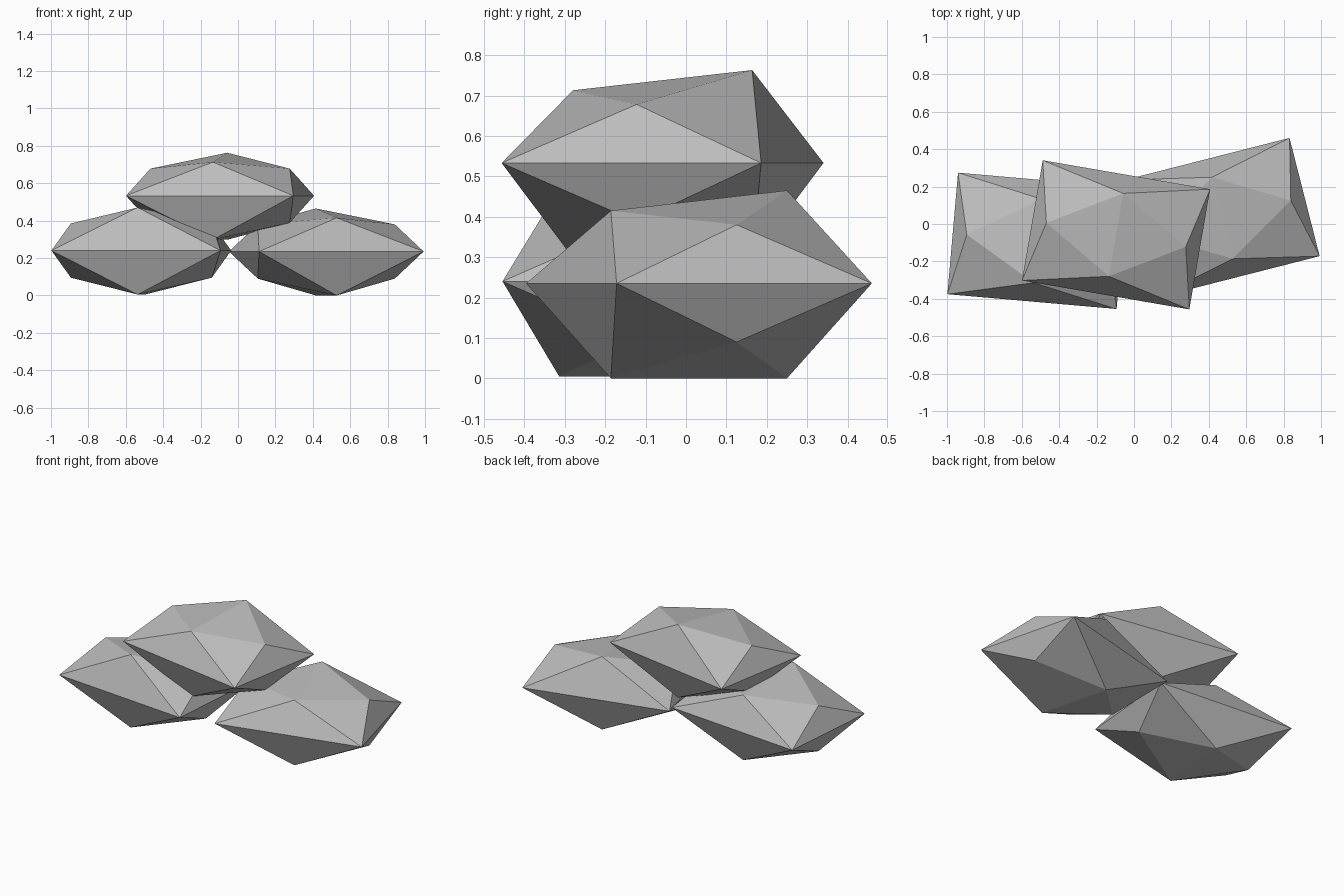
import bpy, bmesh
from math import radians
from mathutils import Matrix, Vector

cube = bpy.data.objects.get("Cube")
if cube:
    bpy.data.objects.remove(cube, do_unlink=True)

stone = bpy.data.materials.new("stone_grey")
stone.use_nodes = True
grey = (0.5, 0.5, 0.5, 1)
stone.diffuse_color = grey
bsdf = stone.node_tree.nodes["Principled BSDF"]
bsdf.inputs["Base Color"].default_value = grey
bsdf.inputs["Roughness"].default_value = 0.9

# Half sizes of the rectangular waist and offsets of the facet peaks
HX, HY = 0.454, 0.326
PX, PY = 0.378, 0.225
SIDE, LOW, HIGH, BELOW = 0.145, 0.18, 0.23, 0.235


def rock(name, centre, angle):
    """Faceted boulder: hull of a waist rectangle and peaks above and below."""
    points = [(sx * HX, sy * HY, 0) for sx in (-1, 1) for sy in (-1, 1)]
    for s in (-1, 1):
        points += [(s * PX, 0, SIDE), (s * PX, 0, -SIDE), (0, s * PY, -BELOW)]
    points += [(0, -PY, LOW), (0, PY, HIGH)]

    bm = bmesh.new()
    for p in points:
        bm.verts.new(p)
    bmesh.ops.convex_hull(bm, input=bm.verts[:])
    bmesh.ops.transform(bm, verts=bm.verts[:], matrix=Matrix.Translation(Vector(centre))
                        @ Matrix.Rotation(radians(angle), 4, "Z"))
    bmesh.ops.recalc_face_normals(bm, faces=bm.faces[:])
    mesh = bpy.data.meshes.new(name)
    bm.to_mesh(mesh)
    bm.free()
    mesh.materials.append(stone)
    obj = bpy.data.objects.new(name, mesh)
    bpy.context.collection.objects.link(obj)


# Two boulders on the ground and one resting on them
rock("right_rock", (-0.517, -0.09, 0.24), 175)
rock("left_rock", (0.472, 0.032, 0.235), 14.3)
rock("top_rock", (-0.096, -0.058, 0.533), -9.8)
